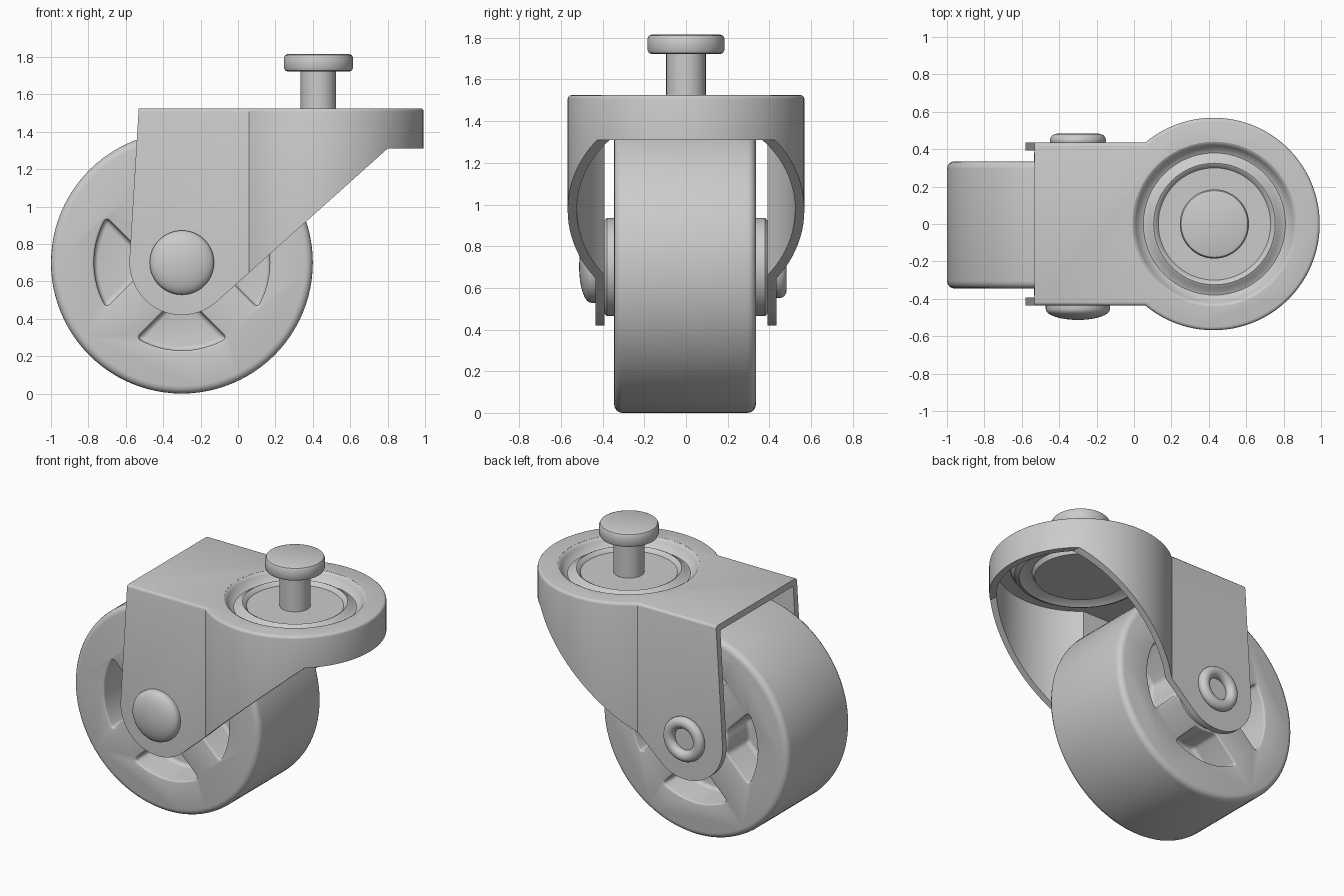
import bpy, bmesh, math
from math import sin, cos, radians as rad, asin, acos, pi

if "Cube" in bpy.data.objects:
    bpy.data.objects.remove(bpy.data.objects["Cube"])

AX, AZ = -0.3, 0.7      # wheel axle
PX = 0.43               # swivel pin


def finish(name, bm):
    bmesh.ops.remove_doubles(bm, verts=bm.verts, dist=1e-5)
    bmesh.ops.recalc_face_normals(bm, faces=bm.faces)
    me = bpy.data.meshes.new(name)
    bm.to_mesh(me)
    bm.free()
    ob = bpy.data.objects.new(name, me)
    bpy.context.collection.objects.link(ob)
    return ob


def add_prism(bm, pts, axis, a, b):
    """Extrude a 2D outline along y (points are x,z) or z (points are x,y)."""
    co = (lambda p, h: (p[0], h, p[1])) if axis == 'y' else (lambda p, h: (p[0], p[1], h))
    lo = [bm.verts.new(co(p, a)) for p in pts]
    hi = [bm.verts.new(co(p, b)) for p in pts]
    bm.faces.new(lo)
    bm.faces.new(hi[::-1])
    n = len(pts)
    for i in range(n):
        j = (i + 1) % n
        bm.faces.new((lo[i], hi[i], hi[j], lo[j]))


def prism(name, pts, axis, a, b):
    bm = bmesh.new()
    add_prism(bm, pts, axis, a, b)
    return finish(name, bm)


def lathe(name, prof, axis, centre, segs=64):
    """Spin a (radius, height) profile round the y or z axis."""
    bm = bmesh.new()
    cx, cy, cz = centre
    vs = [bm.verts.new((cx + r, cy + (h if axis == 'y' else 0), cz + (h if axis == 'z' else 0)))
          for r, h in prof]
    es = [bm.edges.new(e) for e in zip(vs, vs[1:])]
    bmesh.ops.spin(bm, geom=vs + es, cent=centre, steps=segs, angle=2 * pi,
                   axis=(0, 1, 0) if axis == 'y' else (0, 0, 1))
    ob = finish(name, bm)
    smooth(ob)
    return ob


def apply_mod(ob, kind, **props):
    m = ob.modifiers.new(kind, kind)
    for k, v in props.items():
        setattr(m, k, v)
    bpy.context.view_layer.objects.active = ob
    bpy.ops.object.modifier_apply(modifier=m.name)


def bevel(ob, width, angle, segs=4):
    apply_mod(ob, 'BEVEL', width=width, segments=segs, limit_method='ANGLE', angle_limit=rad(angle))


def boolean(ob, cutter, op='DIFFERENCE'):
    apply_mod(ob, 'BOOLEAN', object=cutter, operation=op, solver='EXACT')
    bpy.data.objects.remove(cutter)


def smooth(ob):
    bpy.ops.object.select_all(action='DESELECT')
    ob.select_set(True)
    bpy.context.view_layer.objects.active = ob
    bpy.ops.object.shade_smooth_by_angle(angle=rad(35))


def arc(cx, cy, r, a0, a1, n):
    return [(cx + r * cos(a0 + (a1 - a0) * i / n), cy + r * sin(a0 + (a1 - a0) * i / n))
            for i in range(n + 1)]


# Wheel with four pockets in each face
wheel = prism('wheel', arc(AX, AZ, 0.7, 0, 2 * pi, 96)[:-1], 'y', -0.345, 0.335)
bevel(wheel, 0.04, 60)
R0, R1, W = 0.25, 0.47, 0.115
bm = bmesh.new()
for k in range(4):
    mid = k * pi / 2
    h0, h1 = pi / 4 - asin(W / R0), pi / 4 - asin(W / R1)
    outline = arc(AX, AZ, R1, mid - h1, mid + h1, 12) + arc(AX, AZ, R0, mid + h0, mid - h0, 5)
    for a, b in ((-0.6, -0.12), (0.11, 0.6)):
        add_prism(bm, outline, 'y', a, b)
pockets = finish('pocket_cutter', bm)
bevel(pockets, 0.025, 40)
boolean(wheel, pockets)
bevel(wheel, 0.012, 50, 3)
smooth(wheel)

# Hub
lathe('hub', [(0, -0.398), (0.215, -0.398), (0.235, -0.38), (0.235, 0.38),
              (0.215, 0.398), (0, 0.398)], 'y', (AX, 0, AZ))


# Fork: hollow shell following the top outline, trimmed to the side profile
def plan(r, w, left):
    a = pi - asin(w / r)
    return [(left, -w)] + arc(0.425, 0, r, -a, a, 72) + [(left, w)]


fork = prism('fork', plan(0.568, 0.435, -0.8), 'z', 0.1, 1.525)
bevel(fork, 0.018, 60, 3)
boolean(fork, prism('inner_cutter', plan(0.524, 0.392, -1.0), 'z', 0, 1.483))
side = [(-0.52, 1.7)] + [(-0.58, 0.72)] + arc(AX, AZ, 0.28, pi, 2 * pi - rad(48), 28) \
    + [(0.8, 1.31), (1.2, 1.31), (1.2, 1.7)]
boolean(fork, prism('side_cutter', side, 'y', -1, 1), 'INTERSECT')
boolean(fork, prism('bearing_cutter', arc(PX, 0, 0.44, 0, 2 * pi, 64)[:-1], 'z', 1.4, 1.6))
smooth(fork)

# Pressed bearing plate with a ring groove
lathe('bearing_plate', [(0, 1.475), (0.3, 1.475), (0.315, 1.495), (0.325, 1.5), (0.34, 1.492),
                        (0.36, 1.472), (0.38, 1.465), (0.4, 1.475), (0.42, 1.505), (0.43, 1.52),
                        (0.442, 1.525), (0.442, 1.483), (0.43, 1.478), (0.41, 1.44), (0.38, 1.425),
                        (0.34, 1.45), (0.3, 1.455), (0.285, 1.425), (0, 1.425)],
      'z', (PX, 0, 0))

# Swivel pin with a rounded head
lathe('swivel_pin', [(0, 1.44), (0.095, 1.44), (0.095, 1.722), (0.165, 1.722), (0.178, 1.727),
                     (0.185, 1.742), (0.185, 1.795), (0.178, 1.81), (0.165, 1.815), (0, 1.815)],
      'z', (PX, 0, 0))

# Axle: domed head in front, rolled eyelet behind
dome = [(0.172 * sin(t * pi / 16), -0.455 - 0.058 * cos(t * pi / 16)) for t in range(9)]
lathe('axle_head', dome + [(0.172, -0.43), (0, -0.43)], 'y', (AX, 0, AZ))
eyelet = [(0.112 + 0.038 * cos(t * pi / 8), 0.447 + 0.036 * sin(t * pi / 8)) for t in range(17)]
lathe('axle_eyelet', eyelet, 'y', (AX, 0, AZ))
